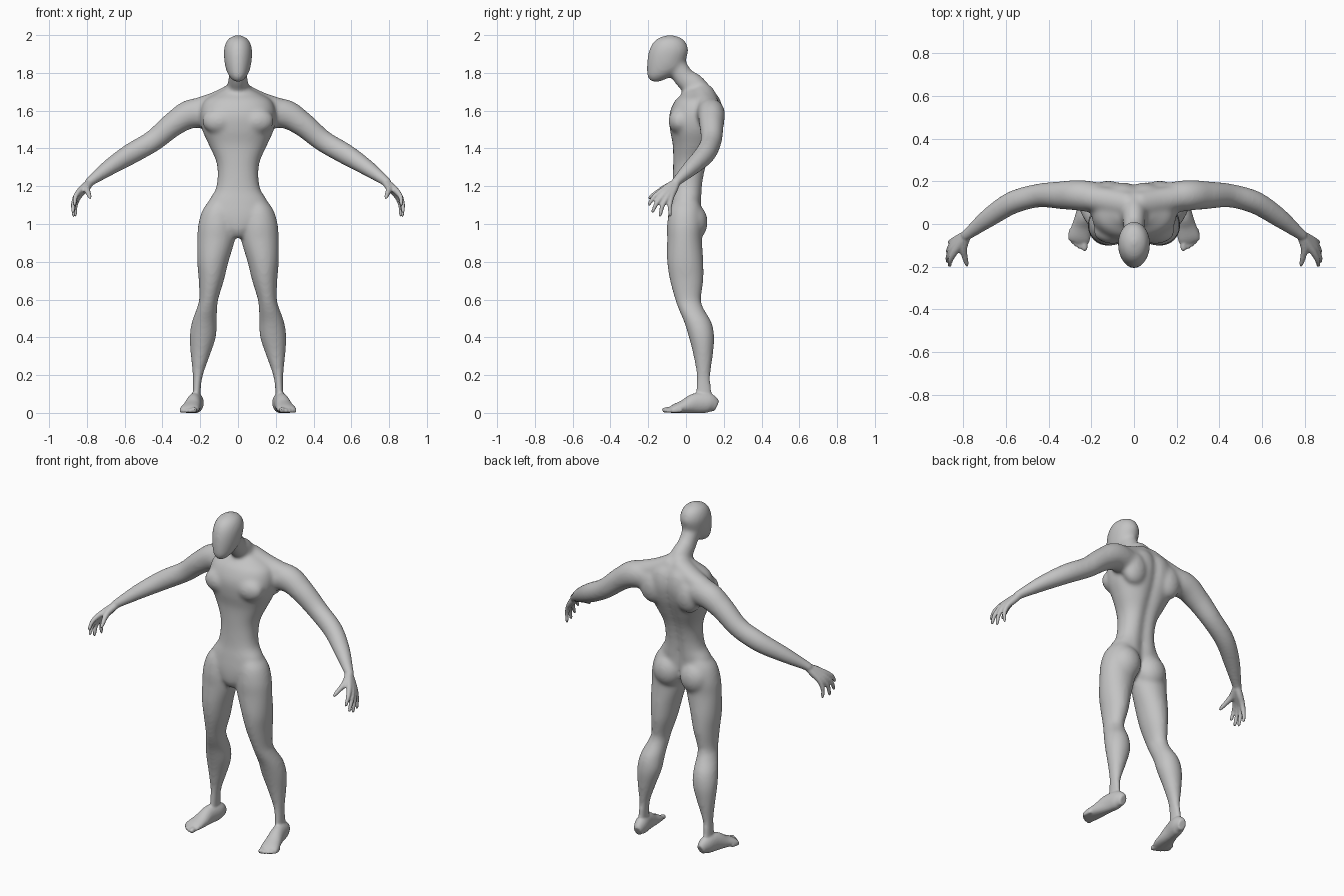
import bpy
import bmesh
from math import cos, sin, pi, exp
from mathutils import Vector, Matrix

cube = bpy.data.objects.get("Cube")
if cube:
    bpy.data.objects.remove(cube, do_unlink=True)

skin = bpy.data.materials.new("plain grey")
skin.use_nodes = True
GREY = (0.55, 0.55, 0.55, 1)
skin.diffuse_color = GREY
skin.node_tree.nodes["Principled BSDF"].inputs["Base Color"].default_value = GREY


def spline(rows, steps=6):
    """Smoothly interpolate rows of numbers."""
    out = []
    for i in range(len(rows) - 1):
        p0, p1, p2 = rows[max(i - 1, 0)], rows[i], rows[i + 1]
        p3 = rows[min(i + 2, len(rows) - 1)]
        for k in range(steps):
            t = k / steps
            out.append([b + t / 2 * (c - a + t * (2 * a - 5 * b + 4 * c - d
                        + t * (3 * (b - c) + d - a)))
                        for a, b, c, d in zip(p0, p1, p2, p3)])
    return out + [list(rows[-1])]


def skin_rings(bm, rings, flip):
    """Bridge rings of points into a closed shell."""
    sign = -1 if flip else 1
    loops = [[bm.verts.new((p[0] * sign, p[1], max(p[2], 0))) for p in r] for r in rings]
    n = len(loops[0])
    for a, b in zip(loops, loops[1:]):
        for i in range(n):
            bm.faces.new((a[i], a[(i + 1) % n], b[(i + 1) % n], b[i]))
    bm.faces.new(loops[0][::-1])
    bm.faces.new(loops[-1])


def column(bm, rows, flip=False, power=1.0, groove=0.0, n=40):
    """Stack of level rings: z, x min, x max, y min, y max."""
    rings = []
    for z, x0, x1, y0, y1 in spline(rows):
        ring = []
        for i in range(n):
            c, s = cos(2 * pi * i / n), sin(2 * pi * i / n)
            c = abs(c) ** power * (1 if c > 0 else -1)
            s = abs(s) ** power * (1 if s > 0 else -1)
            x = (x0 + x1) / 2 + c * (x1 - x0) / 2
            y = (y0 + y1) / 2 + s * (y1 - y0) / 2
            if s > 0:
                y -= groove * exp(-(x / 0.03) ** 2)
            ring.append((x, y, z))
        rings.append(ring)
    skin_rings(bm, rings, flip)


def tube(bm, rows, flip=False, n=20):
    """Tube along a path: x, y, z, side radius, upright radius."""
    pts = spline(rows)
    rings = []
    for i, p in enumerate(pts):
        a, b = pts[max(i - 1, 0)], pts[min(i + 1, len(pts) - 1)]
        d = (Vector(b[:3]) - Vector(a[:3])).normalized()
        side = d.cross(Vector((0, 0, 1))).normalized()
        up = side.cross(d)
        rings.append([Vector(p[:3]) + side * cos(2 * pi * k / n) * p[3]
                      + up * sin(2 * pi * k / n) * p[4] for k in range(n)])
    skin_rings(bm, rings, flip)


def ball(bm, centre, size, flip):
    x, y, z = centre
    m = Matrix.Translation((-x if flip else x, y, z)) @ Matrix.Diagonal((*size, 1))
    bmesh.ops.create_uvsphere(bm, u_segments=24, v_segments=16, radius=1, matrix=m)


def fuse(obj, voxel, rounds):
    """Merge overlapping shells into one smooth skin."""
    r = obj.modifiers.new("fuse", 'REMESH')
    r.mode = 'VOXEL'
    r.voxel_size = voxel
    r.use_smooth_shade = True
    s = obj.modifiers.new("soften", 'SMOOTH')
    s.factor = 0.5
    s.iterations = rounds


def make_object(name, bm):
    bmesh.ops.recalc_face_normals(bm, faces=bm.faces)
    mesh = bpy.data.meshes.new(name)
    bm.to_mesh(mesh)
    bm.free()
    mesh.materials.append(skin)
    obj = bpy.data.objects.new(name, mesh)
    bpy.context.collection.objects.link(obj)
    return obj


# Torso and head: z, half width, front, back
torso = [(.93, .03, -.07, 0), (.97, .08, -.092, .05), (1.04, .155, -.095, .08),
         (1.12, .155, -.085, .085), (1.18, .12, -.075, .09), (1.25, .108, -.07, .1),
         (1.33, .115, -.068, .12), (1.42, .155, -.07, .155), (1.5, .19, -.085, .185),
         (1.58, .2, -.088, .2), (1.65, .18, -.06, .19), (1.69, .12, -.02, .165),
         (1.72, .06, 0, .13)]
head = [(1.752, .018, -.185, -.14), (1.78, .046, -.205, -.08), (1.82, .064, -.208, -.02),
        (1.87, .073, -.205, 0), (1.92, .075, -.195, .012), (1.96, .065, -.175, 0),
        (1.985, .045, -.145, -.025), (2.0, .012, -.1, -.07)]
neck = [(0, .1, 1.64, .08, .075), (0, .04, 1.73, .058, .067),
        (0, -.01, 1.775, .05, .056), (0, -.06, 1.85, .05, .056)]

# Limbs, given for the left side
leg = [(1.14, .05, .135, -.05, .06), (1.08, .025, .185, -.085, .08),
       (1.0, .01, .21, -.1, .09), (.92, .015, .216, -.1, .085),
       (.8, .05, .216, -.1, .092), (.7, .075, .208, -.085, .092),
       (.6, .105, .206, -.058, .08), (.55, .11, .22, -.04, .095),
       (.48, .112, .245, -.01, .135), (.4, .117, .256, .015, .15),
       (.3, .15, .25, .04, .142), (.2, .185, .24, .055, .13),
       (.12, .197, .24, .05, .137), (.03, .195, .245, .05, .155)]
arm = [(.1, .11, 1.58, .07, .08), (.24, .133, 1.585, .073, .078), (.34, .135, 1.53, .066, .066),
       (.45, .133, 1.44, .056, .058), (.57, .1, 1.37, .054, .056),
       (.68, .03, 1.3, .046, .044), (.77, -.04, 1.235, .03, .029),
       (.8, -.062, 1.21, .027, .025)]
trapezius = [(.02, .09, 1.7, .06, .05), (.12, .11, 1.65, .06, .05), (.24, .13, 1.6, .06, .06)]

bm = bmesh.new()
column(bm, [(z, -w, w, f, b) for z, w, f, b in torso], power=0.88, groove=0.018)
column(bm, [(z, -w, w, f, b) for z, w, f, b in head])
tube(bm, neck)
for flip in (False, True):
    column(bm, leg, flip)
    tube(bm, arm, flip)
    tube(bm, trapezius, flip)
    ball(bm, (.09, .035, 1.01), (.09, .08, .1), flip)      # buttock
    ball(bm, (.1, -.035, 1.545), (.09, .058, .07), flip)   # chest muscle
    ball(bm, (.12, .145, 1.55), (.08, .058, .1), flip)     # shoulder blade
rough = make_object("rough_body", bm)
fuse(rough, 0.01, 12)

# Take the softened body and add the fine hands and feet to it
graph = bpy.context.evaluated_depsgraph_get()
bm = bmesh.new()
soft = bpy.data.meshes.new_from_object(rough.evaluated_get(graph))
bm.from_mesh(soft)
bpy.data.objects.remove(rough, do_unlink=True)
bpy.data.meshes.remove(soft)

# Knuckle and tip of each finger, index to little
fingers = [((.843, -.135, 1.17), (.866, -.2, 1.1)), ((.853, -.12, 1.153), (.875, -.18, 1.06)),
           ((.853, -.1, 1.143), (.872, -.14, 1.04)), ((.845, -.078, 1.143), (.862, -.085, 1.04))]
foot = [(.212, .162, .035, .022, .03), (.218, .12, .052, .038, .052),
        (.232, .05, .05, .04, .054), (.244, -.01, .033, .047, .037),
        (.256, -.06, .022, .052, .024), (.262, -.085, .014, .048, .015)]
toes = [(.232, -.125, .015), (.254, -.116, .012), (.272, -.106, .011),
        (.287, -.093, .01), (.3, -.077, .01)]
wrist = Vector((.78, -.048, 1.225))

for flip in (False, True):
    for knuckle, tip in fingers:
        k, t = Vector(knuckle), Vector(tip)
        mid = k.lerp(t, 0.5) + Vector((.007, -.004, .006))
        path = [(wrist, .02), (wrist.lerp(k, 0.5), .02), (k, .016), (mid, .0125),
                (k.lerp(t, 0.93), .009), (t, .005)]
        tube(bm, [(*p, r, r) for p, r in path], flip, 12)
    thumb = [(.785, -.06, 1.215, .02, .02), (.8, -.11, 1.19, .019, .019),
             (.793, -.155, 1.165, .014, .014), (.785, -.185, 1.145, .011, .011),
             (.781, -.198, 1.135, .006, .006)]
    tube(bm, thumb, flip, 12)
    tube(bm, foot, flip)
    for x, y, r in toes:
        tube(bm, [(x + (.255 - x) * 0.15, y + .055, .016, r, .014), (x, y + .015, r, r, r),
                  (x, y, r * 0.8, r * 0.6, r * 0.6)], flip, 12)

figure = make_object("human_figure", bm)
fuse(figure, 0.006, 4)
